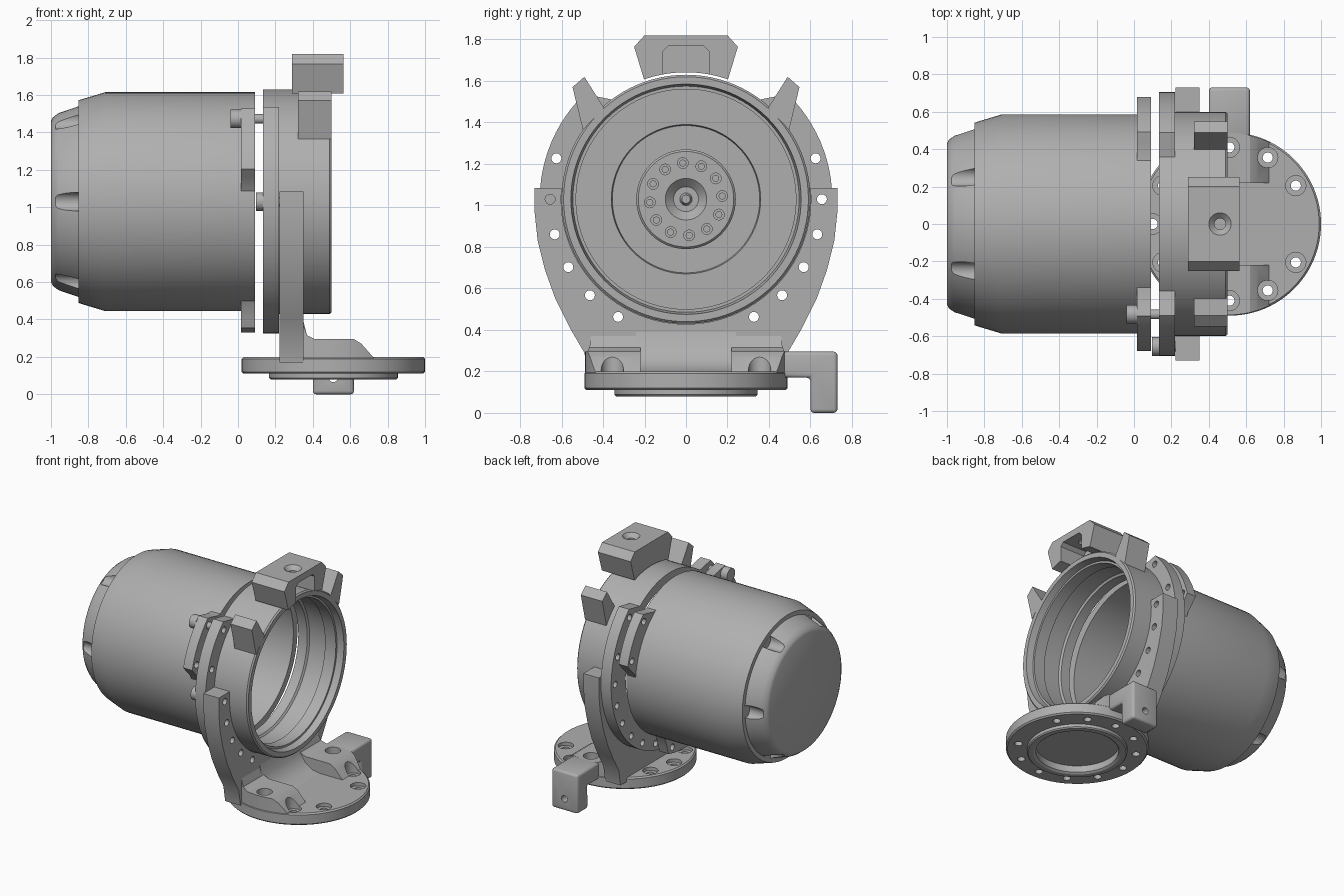
import bpy, bmesh
from math import sin, cos, pi, radians
from mathutils import Vector

if "Cube" in bpy.data.objects:
    bpy.data.objects.remove(bpy.data.objects["Cube"])

GREY = (0.43, 0.43, 0.43, 1)
metal = bpy.data.materials.new("plain grey metal")
metal.use_nodes = True
metal.diffuse_color = GREY
metal.node_tree.nodes["Principled BSDF"].inputs["Base Color"].default_value = GREY

AXIS_Z = 1.03          # height of the motor axis
BASE_X = 0.51          # centre of the base disc
BOLT_R = 0.655         # bolt circle of the flanges


def place(axis, d, a, b):
    return {"x": (d, a, b), "y": (a, d, b), "z": (a, b, d)}[axis]


def finish(bm, name):
    bmesh.ops.recalc_face_normals(bm, faces=bm.faces)
    mesh = bpy.data.meshes.new(name)
    bm.to_mesh(mesh)
    bm.free()
    mesh.materials.append(metal)
    ob = bpy.data.objects.new(name, mesh)
    bpy.context.collection.objects.link(ob)
    return ob


def prism(name, axis, pts, d0, d1):
    """Extrude a closed outline along an axis."""
    bm = bmesh.new()
    face = bm.faces.new([bm.verts.new(place(axis, d0, a, b)) for a, b in pts])
    out = bmesh.ops.extrude_face_region(bm, geom=[face])
    moved = [v for v in out["geom"] if isinstance(v, bmesh.types.BMVert)]
    bmesh.ops.translate(bm, vec=place(axis, d1 - d0, 0, 0), verts=moved)
    return finish(bm, name)


def revolve(name, axis, profile, centre, steps=96):
    """Spin (distance, radius) points about an axis; closes rings that miss the axis."""
    bm = bmesh.new()
    a, b = centre
    vs = [bm.verts.new(place(axis, d, a + r, b)) for d, r in profile]
    es = [bm.edges.new(p) for p in zip(vs, vs[1:])]
    if profile[0][1] > 0:
        es.append(bm.edges.new((vs[-1], vs[0])))
    bmesh.ops.spin(bm, geom=vs + es, cent=place(axis, 0, a, b), axis=place(axis, 1, 0, 0),
                   steps=steps, angle=2 * pi)
    bmesh.ops.remove_doubles(bm, verts=bm.verts, dist=1e-5)
    return finish(bm, name)


def rod(name, axis, centre, r, d0, d1, steps=24):
    return revolve(name, axis, [(d0, 0), (d0, r), (d1, r), (d1, 0)], centre, steps)


def boolean(ob, tools, mode="DIFFERENCE"):
    for tool in tools:
        mod = ob.modifiers.new("cut", "BOOLEAN")
        mod.operation, mod.solver, mod.object = mode, "EXACT", tool
        bpy.context.view_layer.objects.active = ob
        bpy.ops.object.modifier_apply(modifier=mod.name)
        bpy.data.objects.remove(tool)


def polar(r, deg):
    return r * cos(radians(deg)), AXIS_Z + r * sin(radians(deg))


def arc(r, a0, a1, n):
    return [polar(r, a0 + (a1 - a0) * i / n) for i in range(n + 1)]


def flange_holes(angles):
    return [rod("hole", "x", polar(BOLT_R, a), 0.024, -0.2, 0.6, 16) for a in angles]


def bevel(ob, width, segments=3):
    mod = ob.modifiers.new("bevel", "BEVEL")
    mod.width, mod.segments, mod.limit_method = width, segments, "ANGLE"
    bpy.context.view_layer.objects.active = ob
    bpy.ops.object.modifier_apply(modifier=mod.name)


CENTRE = (0, AXIS_Z)

# Motor can: hollow, with a tapered and scalloped rear cap
can = revolve("motor_can", "x", [
    (-1, 0), (-1, 0.43), (-0.99, 0.45), (-0.96, 0.473), (-0.852, 0.51), (-0.852, 0.542),
    (-0.84, 0.546), (-0.71, 0.585), (0.09, 0.585), (0.09, 0.535), (-0.6, 0.535),
    (-0.6, 0.36), (-0.62, 0.355), (-0.62, 0)], CENTRE)
boolean(can, [rod("notch", "x", polar(0.505, 60 * i), 0.05, -0.975, -0.853) for i in range(6)])

# Output hub inside the can
hub = revolve("output_hub", "x", [(-0.64, 0), (-0.64, 0.24), (-0.57, 0.24), (-0.56, 0.23),
              (-0.56, 0.1), (-0.6, 0.06), (-0.6, 0.03), (-0.57, 0.02), (-0.57, 0)], CENTRE, 64)
boolean(hub, [rod("hole", "x", polar(0.175, 30 * i + 5), 0.026, -0.59, -0.5, 16) for i in range(12)])
for i in range(12):
    y, z = polar(0.175, 30 * i + 5)
    rod("hub_screw", "x", (y, z), 0.017, -0.6, -0.57, 12)

# Three bolting ears on the can
for i, mid in enumerate((30, 150, 270)):
    outline = [polar(0.56, mid - 29), polar(0.6, mid - 22), polar(0.66, mid - 18)]
    outline += arc(0.7, mid - 15.5, mid + 15.5, 12)
    outline += [polar(0.66, mid + 18), polar(0.6, mid + 22)] + arc(0.56, mid + 29, mid - 27, 12)
    ear = prism(f"can_ear_{i + 1}", "x", outline, 0.015, 0.09)
    boolean(ear, flange_holes((mid - 12.5, mid + 12.5)))

# Clamp ring with a stepped bore
revolve("clamp_ring", "x", [
    (0.135, 0.6), (0.49, 0.6), (0.5, 0.59), (0.5, 0.555), (0.45, 0.545), (0.45, 0.53),
    (0.36, 0.53), (0.36, 0.545), (0.22, 0.545), (0.21, 0.53), (0.135, 0.53)], CENTRE)

# Flange plate around the sides and bottom of the clamp ring
plate = prism("ring_flange", "x",
              arc(0.705, -226, 46, 72) + arc(0.57, 56, -236, 72), 0.135, 0.22)
boolean(plate, flange_holes([15 * i for i in range(-12, 1)] + [17.5, 42.5, 137.5, 162.5]))

# Bolts on the right side
for name, angle, x0, x1, x2 in (("upper_bolt", 137.5, -0.04, 0.016, 0.15),
                                ("side_bolt", 180, 0.095, 0.15, 0.3)):
    pos = polar(BOLT_R, angle)
    rod(name + "_head", "x", pos, 0.05, x0, x1)
    rod(name + "_shank", "x", pos, 0.026, x1, x2)

# Saddle wall that cradles the ring
side = [(0.73, 1.085), (0.73, 0.97), (0.715, 0.83), (0.68, 0.69), (0.63, 0.55),
        (0.56, 0.41), (0.49, 0.29), (0.47, 0.17)]
wall = prism("saddle_wall", "x", side + [(-y, z) for y, z in reversed(side)], 0.221, 0.35)
boolean(wall, [rod("bore", "x", CENTRE, 0.602, 0, 1, 96)]
        + flange_holes([15 * i for i in range(-12, 1) if abs(i + 6) > 1]))

# Base disc with a lower locating lip
base = revolve("base_disc", "z", [
    (0.2, 0), (0.2, 0.48), (0.19, 0.49), (0.12, 0.49), (0.11, 0.48), (0.11, 0.345),
    (0.088, 0.345), (0.08, 0.337), (0.08, 0.3), (0.09, 0.285), (0.14, 0.285), (0.14, 0)],
    (BASE_X, 0))


def base_pos(deg):
    return BASE_X + 0.41 * cos(radians(deg)), 0.41 * sin(radians(deg))


angles = [30 * i for i in range(1, 12)]
boolean(base, [rod("counterbore", "z", base_pos(a), 0.054, 0.175, 0.6) for a in angles])
boolean(base, [rod("hole", "z", base_pos(a), 0.027, 0, 0.6) for a in angles])

# Fillet in the middle of the saddle foot
prism("foot_fillet", "y", [(0.3, 0.18), (0.3, 0.4), (0.35, 0.39), (0.37, 0.31), (0.41, 0.25),
                           (0.47, 0.21), (0.54, 0.198), (0.54, 0.18)], -0.24, 0.24)

# Sloped gussets left and right of the foot
for name, s in (("left_gusset", 1), ("right_gusset", -1)):
    gusset = prism(name, "y", [(0.3, 0.185), (0.3, 0.4), (0.35, 0.37), (0.37, 0.315),
                               (0.41, 0.295), (0.62, 0.295), (0.66, 0.27), (0.735, 0.185)],
                   0.22 * s, 0.6 * s)
    boolean(gusset, [rod("trim", "z", (BASE_X, 0), 0.486, 0, 1, 96)], "INTERSECT")
    boolean(gusset, [rod("pocket", "z", base_pos(a * s), 0.054, 0.1, 0.6) for a in (60, 90)])

# Side arm with a downward leg
arm = prism("side_arm", "x", [(0.465, 0.17), (0.465, 0.295), (0.73, 0.295), (0.73, 0),
                              (0.6, 0), (0.6, 0.17)], 0.4, 0.62)
bevel(arm, 0.018)
boolean(arm, [rod("hole", "y", (BASE_X, 0.09), 0.025, 0.5, 0.9)])

# Top block floating just above the ring
half = [(0.2, 1.6), (0.25, 1.765), (0.2, 1.82)]
block = prism("top_block", "x", half + [(-y, z) for y, z in reversed(half)], 0.29, 0.565)
slot = [(0.11, 1.5), (0.11, 1.745), (0.085, 1.77)]
boolean(block, [
    rod("bore", "x", CENTRE, 0.612, 0, 1, 96),
    prism("slot", "x", slot + [(-y, z) for y, z in reversed(slot)], 0.36, 0.7),
    revolve("countersink", "z", [(1.7, 0), (1.7, 0.03), (1.79, 0.03), (1.825, 0.065),
                                 (1.825, 0)], (0.46, 0), 32)])

# Angled lugs on the upper ring
for name, s in (("left_lug", 1), ("right_lug", -1)):
    lug = prism(name, "x", [(0.49 * s, 1.62), (0.547 * s, 1.57), (0.497 * s, 1.365),
                            (0.395 * s, 1.47)], 0.32, 0.5)
    boolean(lug, [rod("bore", "x", CENTRE, 0.56, 0, 1, 96)])

# Smooth the round surfaces, keep hard edges
bpy.ops.object.select_all(action="DESELECT")
for ob in bpy.context.collection.objects:
    if ob.type == "MESH":
        ob.select_set(True)
        bpy.context.view_layer.objects.active = ob
bpy.ops.object.shade_smooth_by_angle(angle=radians(30))
